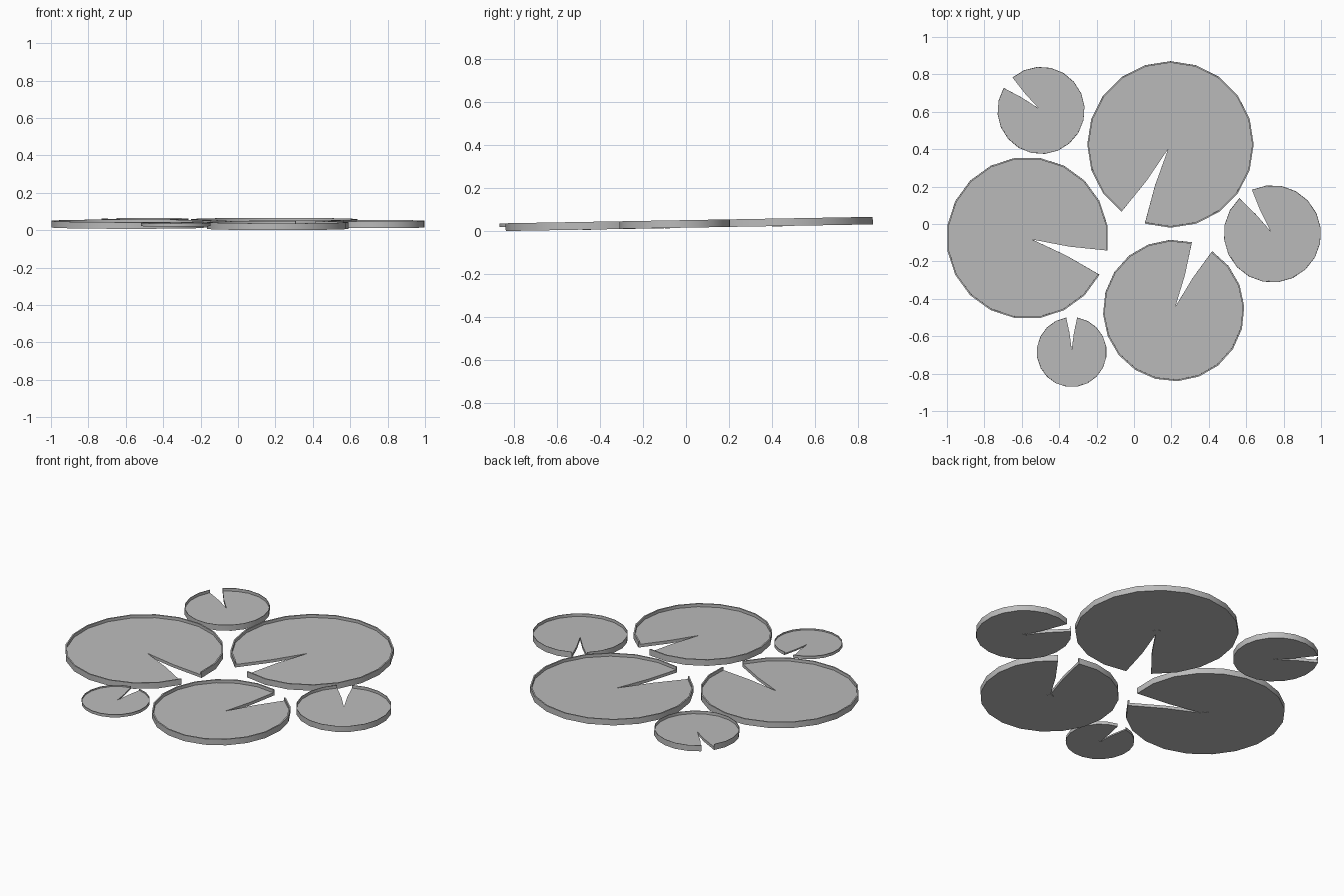
import bpy
import bmesh
from math import cos, sin, radians
from mathutils import Vector

if "Cube" in bpy.data.objects:
    bpy.data.objects.remove(bpy.data.objects["Cube"], do_unlink=True)

grey = bpy.data.materials.new("plain_grey")
grey.use_nodes = True
grey.diffuse_color = (0.5, 0.5, 0.5, 1)
grey.node_tree.nodes["Principled BSDF"].inputs["Base Color"].default_value = (0.5, 0.5, 0.5, 1)

SIDES = 20
STEP = 360 / SIDES
TILT = radians(1)


def polar(radius, degrees):
    return Vector((radius * cos(radians(degrees)), radius * sin(radians(degrees)), 0))


def make_pad(name, x, y, radius, notch, height, rim):
    """Shallow dish with one wedge missing; its rim top lies at local z = 0."""
    bm = bmesh.new()
    floor_z = -height / 2
    angles = [notch + STEP * (i + 0.5) for i in range(SIDES)]

    def ring(r, z):
        return [bm.verts.new(polar(r, a) + Vector((0, 0, z))) for a in angles]

    # Outer wall, rim and inner wall
    rings = [ring(radius, -height), ring(radius, 0),
             ring(radius - rim, 0), ring(radius - rim, floor_z)]
    for low, high in zip(rings, rings[1:]):
        for i in range(SIDES - 1):
            bm.faces.new((low[i], low[i + 1], high[i + 1], high[i]))

    # Notch edges bow gently towards each other and meet near the centre
    tip = polar(radius * 0.06, notch)
    bow = radius * 0.02

    def notch_path(z):
        points = []
        for side, a in ((-1, angles[-1]), (1, angles[0])):
            across = polar(bow, notch - 90 * side)
            points.append((polar(radius, a) + tip) / 2 + across)
        path = [points[0], tip, points[1]]
        return [bm.verts.new(p + Vector((0, 0, z))) for p in path]

    under, upper = notch_path(-height), notch_path(floor_z)
    bm.faces.new(rings[0] + under)
    bm.faces.new(rings[3] + upper)
    for i in range(2):
        bm.faces.new((under[i], under[i + 1], upper[i + 1], upper[i]))
    bm.faces.new([r[-1] for r in rings] + [upper[0], under[0]])
    bm.faces.new([r[0] for r in rings] + [upper[2], under[2]])

    # Small stem scar underneath
    scar = bmesh.ops.create_cone(bm, cap_ends=True, segments=12, depth=0.002,
                                 radius1=radius * 0.055, radius2=radius * 0.055)
    bmesh.ops.translate(bm, verts=scar["verts"], vec=(0, 0, -height - 0.0005))

    bmesh.ops.recalc_face_normals(bm, faces=bm.faces)
    mesh = bpy.data.meshes.new(name)
    bm.to_mesh(mesh)
    bm.free()
    mesh.materials.append(grey)
    pad = bpy.data.objects.new(name, mesh)
    bpy.context.collection.objects.link(pad)
    pad.location = (x, y, 0.0515 + 0.0175 * y)
    pad.rotation_euler.x = TILT
    bpy.ops.object.select_all(action="DESELECT")
    pad.select_set(True)
    bpy.context.view_layer.objects.active = pad
    bpy.ops.object.shade_smooth_by_angle(angle=radians(30))


# Name, centre, radius, notch direction, height, rim width
make_pad("large_back_pad", 0.195, 0.425, 0.445, 243, 0.035, 0.008)
make_pad("large_right_pad", -0.57, -0.075, 0.433, -18, 0.035, 0.008)
make_pad("medium_front_pad", 0.212, -0.463, 0.378, 66, 0.036, 0.008)
make_pad("small_back_pad", -0.497, 0.607, 0.233, 140, 0.035, 0.003)
make_pad("small_left_pad", 0.74, -0.053, 0.26, 124, 0.035, 0.003)
make_pad("small_front_pad", -0.333, -0.685, 0.187, 90, 0.017, 0.003)
